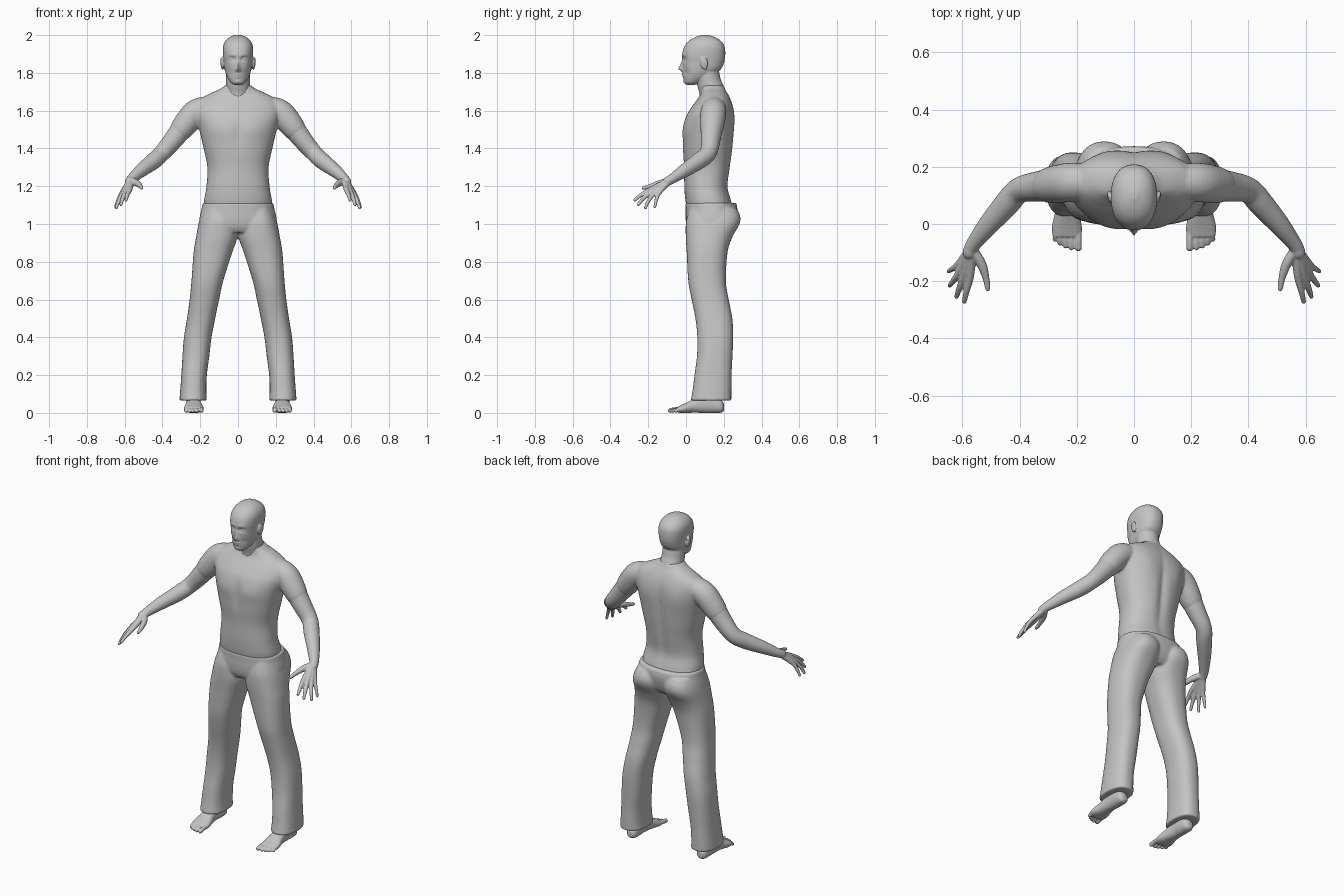
import bpy, bmesh, math
from mathutils import Vector, Matrix

SEG = 64
grey = bpy.data.materials.new("plain_grey")
grey.diffuse_color = (0.55, 0.55, 0.55, 1)


def spline(rows, steps=6):
    """Catmull-Rom through rows of numbers."""
    out = []
    for i in range(len(rows) - 1):
        p0, p1 = rows[max(i - 1, 0)], rows[i]
        p2, p3 = rows[i + 1], rows[min(i + 2, len(rows) - 1)]
        for s in range(steps):
            t = s / steps
            out.append([0.5 * (2 * b + (c - a) * t + (2 * a - 5 * b + 4 * c - d) * t * t
                               + (3 * b - a - 3 * c + d) * t ** 3)
                        for a, b, c, d in zip(p0, p1, p2, p3)])
    return out + [list(rows[-1])]


def skin(bm, rings):
    """Closed skin over rings of points; returns its vertices."""
    vs = [[bm.verts.new(p) for p in r] for r in rings]
    n = len(vs[0])
    for a, b in zip(vs, vs[1:]):
        for i in range(n):
            bm.faces.new((a[i], a[(i + 1) % n], b[(i + 1) % n], b[i]))
    bm.faces.new(vs[0][::-1])
    bm.faces.new(vs[-1])
    return [v for r in vs for v in r]


def loft(bm, rows, axis="z", power=2.3):
    """Rounded sections (t, a0, a1, b0, b1) stacked along z or y."""
    rings = []
    for t, a0, a1, b0, b1 in spline(rows):
        ring = []
        for i in range(SEG):
            w = 2 * math.pi * i / SEG
            c, s = math.cos(w), math.sin(w)
            a = (a0 + a1) / 2 + (a1 - a0) / 2 * math.copysign(abs(c) ** (2 / power), c)
            b = (b0 + b1) / 2 + (b1 - b0) / 2 * math.copysign(abs(s) ** (2 / power), s)
            ring.append((a, b, t) if axis == "z" else (a, t, b))
        rings.append(ring)
    return skin(bm, rings)


def tube(bm, rows, n=20):
    """Round tube through (x, y, z, radius) with rounded ends."""
    pts = spline(rows, 5)
    ps = [Vector(p[:3]) for p in pts]
    rs = [p[3] for p in pts]
    d0, d1 = (ps[0] - ps[1]).normalized(), (ps[-1] - ps[-2]).normalized()
    ps = [ps[0] + d0 * rs[0] * 0.6] + ps + [ps[-1] + d1 * rs[-1] * k for k in (0.4, 0.75, 0.95)]
    rs = [rs[0] * 0.75] + rs + [rs[-1] * k for k in (0.9, 0.65, 0.3)]
    rings = []
    for i, p in enumerate(ps):
        t = (ps[min(i + 1, len(ps) - 1)] - ps[max(i - 1, 0)]).normalized()
        u = t.cross(Vector((0.3, 0.9, 0.1))) if abs(t.y) < 0.8 else t.cross(Vector((1, 0, 0)))
        u.normalize()
        v = t.cross(u)
        rings.append([p + rs[i] * (u * math.cos(w) + v * math.sin(w))
                      for w in (2 * math.pi * k / n for k in range(n))])
    return skin(bm, rings)


def ball(bm, centre, size, tilt=0):
    m = Matrix.Translation(centre) @ Matrix.Rotation(tilt, 4, "X") @ Matrix.Diagonal((*size, 1))
    bmesh.ops.create_uvsphere(bm, u_segments=20, v_segments=12, radius=1, matrix=m)


def bump(verts, spots, front=True, mid=0.09):
    """Push front or back skin along y by soft spots (x, z, size x, size z, push)."""
    for v in verts:
        depth = (mid - v.co.y) if front else (v.co.y - mid)
        if depth > 0:
            x, z = abs(v.co.x), v.co.z
            v.co.y += min(1, depth / 0.05) * sum(
                d * math.exp(-((x - sx) / wx) ** 2 - ((z - sz) / wz) ** 2)
                for sx, sz, wx, wz, d in spots)


def finish(bm, name, voxel, mirror=False, smooth=3):
    """Fuse the overlapping volumes into one smooth surface."""
    bmesh.ops.recalc_face_normals(bm, faces=bm.faces)
    me = bpy.data.meshes.new(name)
    bm.to_mesh(me)
    bm.free()
    me.materials.append(grey)
    ob = bpy.data.objects.new(name, me)
    bpy.context.collection.objects.link(ob)
    if mirror:
        ob.modifiers.new("mirror", "MIRROR").use_mirror_merge = False
    r = ob.modifiers.new("fuse", "REMESH")
    r.mode = "VOXEL"
    r.voxel_size = voxel
    r.use_smooth_shade = True
    s = ob.modifiers.new("soften", "SMOOTH")
    s.factor, s.iterations = 0.5, smooth


# head: skull with sculpted face, neck, eyes, ears
bm = bmesh.new()
skull = loft(bm, [(1.737, -.022, .022, .002, .05), (1.75, -.04, .04, -.008, .08),
                  (1.785, -.06, .06, -.014, .14), (1.82, -.071, .071, -.016, .185),
                  (1.86, -.076, .076, -.018, .203), (1.90, -.08, .08, -.020, .208),
                  (1.94, -.079, .079, -.008, .204), (1.97, -.066, .066, .016, .184),
                  (1.99, -.042, .042, .05, .152), (2.001, -.012, .012, .088, .115)])
bump(skull, [(0, 1.822, .011, .016, -.022), (0, 1.845, .009, .022, -.010),
             (.012, 1.815, .007, .007, -.007), (.030, 1.873, .015, .010, .014),
             (.028, 1.896, .022, .007, -.003), (0, 1.791, .02, .005, -.007),
             (0, 1.778, .017, .005, -.006), (0, 1.752, .018, .010, -.005),
             (.045, 1.80, .015, .02, .006)])
tube(bm, [(0, .15, 1.62, .075), (0, .138, 1.70, .068), (0, .122, 1.75, .064),
          (0, .11, 1.82, .062)], 40)
for s in (-1, 1):
    ball(bm, (s * .031, .003, 1.872), (.013, .012, .011))
    ball(bm, (s * .082, .095, 1.85), (.009, .019, .034), 0.2)
    ball(bm, (s * .088, .103, 1.858), (.006, .012, .024), 0.2)
finish(bm, "head", 0.004, smooth=2)

# shirt: torso and short sleeves
bm = bmesh.new()
torso = loft(bm, [(1.09, -.18, .18, .004, .25), (1.13, -.179, .179, -.004, .238),
                  (1.2, -.167, .167, -.009, .222), (1.3, -.162, .162, -.01, .235),
                  (1.4, -.182, .182, -.017, .248), (1.5, -.205, .205, -.016, .255),
                  (1.57, -.222, .222, .0, .256), (1.62, -.222, .222, .03, .25),
                  (1.66, -.2, .2, .06, .237), (1.69, -.15, .15, .078, .222),
                  (1.715, -.095, .095, .08, .207), (1.735, -.068, .068, .075, .198)])
bump(torso, [(0, 1.47, .02, .08, .008), (.09, 1.50, .06, .05, -.006)], mid=.12)
bump(torso, [(0, 1.4, .025, .2, -.014), (.1, 1.55, .05, .07, .006)], False, .12)
for s in (-1, 1):
    tube(bm, [(s * .13, .145, 1.62, .055), (s * .18, .147, 1.61, .064),
              (s * .228, .145, 1.588, .068), (s * .272, .139, 1.537, .066),
              (s * .30, .135, 1.50, .061)], 40)
finish(bm, "shirt", 0.007)

# bare arms with hands
bm = bmesh.new()
tube(bm, [(.228, .145, 1.588, .055), (.275, .138, 1.535, .059), (.335, .131, 1.455, .053),
          (.40, .118, 1.378, .045), (.445, .07, 1.335, .044), (.51, -.005, 1.285, .036),
          (.562, -.072, 1.24, .026), (.575, -.10, 1.225, .024)], 32)
wrist = (.567, -.085, 1.232, .018)
fingers = [
    [(.533, -.14, 1.215, .017), (.517, -.19, 1.20, .012), (.511, -.226, 1.19, .009)],
    [(.572, -.178, 1.187, .014), (.585, -.235, 1.155, .011), (.593, -.272, 1.126, .008)],
    [(.592, -.177, 1.176, .014), (.610, -.225, 1.136, .011), (.62, -.254, 1.102, .008)],
    [(.608, -.164, 1.167, .013), (.632, -.200, 1.120, .010), (.644, -.215, 1.085, .008)],
    [(.617, -.144, 1.162, .012), (.638, -.159, 1.120, .009), (.648, -.165, 1.090, .0075)]]
for f in fingers:
    tube(bm, [wrist] + f)
finish(bm, "arms_and_hands", 0.004, True, 2)

# trousers: hips and two flared legs
bm = bmesh.new()
loft(bm, [(.955, -.17, .17, .02, .225), (.985, -.205, .205, .004, .25),
          (1.03, -.204, .204, -.002, .266), (1.075, -.194, .194, -.002, .272),
          (1.112, -.187, .187, -.003, .266)])
for s in (-1, 1):
    leg = [(.065, .165, .31, .025, .24), (.12, .168, .306, .035, .24),
           (.2, .165, .30, .045, .241), (.3, .152, .294, .058, .246),
           (.4, .14, .286, .06, .25), (.5, .121, .27, .05, .245),
           (.6, .10, .256, .03, .226), (.7, .078, .246, .012, .211),
           (.85, .03, .235, .004, .22), (.93, .003, .222, -.001, .245),
           (1.0, .002, .209, -.001, .283), (1.045, .008, .196, .008, .286),
           (1.085, .02, .18, .02, .265)]
    loft(bm, [(z, s * a, s * b, c, d) for z, a, b, c, d in leg], power=2.4)
finish(bm, "trousers", 0.007)

# bare feet with toes
bm = bmesh.new()
loft(bm, [(.202, .22, .25, .012, .045), (.185, .203, .267, .001, .07),
          (.14, .198, .272, -.001, .10), (.09, .199, .272, .0, .10),
          (.04, .192, .276, .001, .073), (-.01, .182, .287, -.001, .048),
          (-.045, .184, .284, .002, .032)], "y")
tube(bm, [(.235, .14, .05, .036), (.235, .14, .11, .037), (.235, .145, .2, .042)], 32)
for x, tip, r in ((.195, -.083, .013), (.219, -.083, .0095), (.239, -.077, .009),
                  (.258, -.067, .009), (.276, -.054, .0085)):
    tube(bm, [(x, -.02, .02, r), (x, (tip - .03) / 2, .018, r * .95), (x, tip, r, r)])
finish(bm, "feet", 0.004, True, 2)
